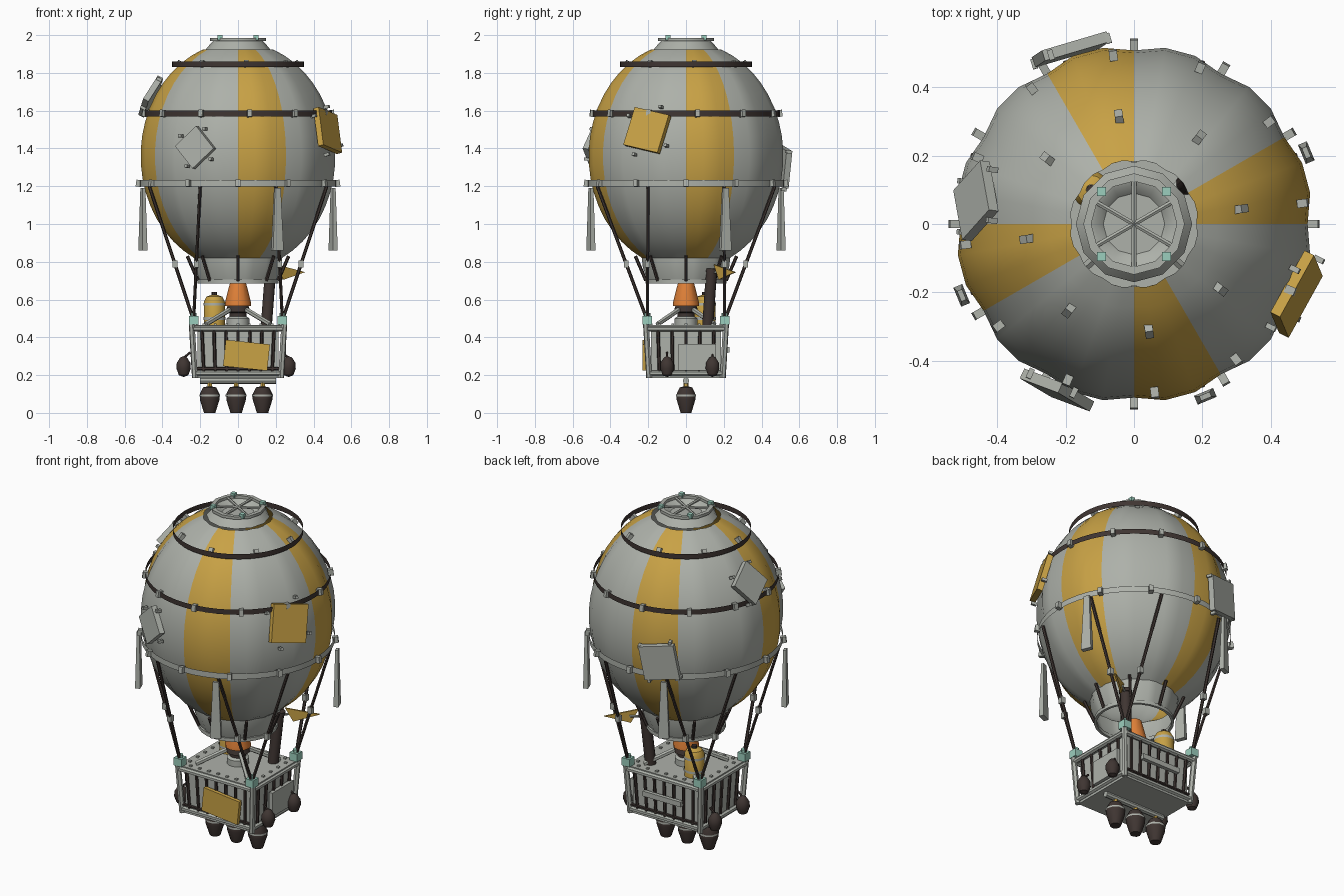
import bpy, bmesh
from math import sin, cos, radians, pi, sqrt
from mathutils import Matrix, Vector

cube = bpy.data.objects.get("Cube")
if cube:
    bpy.data.objects.remove(cube)


def material(name, rgb):
    m = bpy.data.materials.new(name)
    m.use_nodes = True
    m.diffuse_color = (*rgb, 1)
    m.node_tree.nodes["Principled BSDF"].inputs["Base Color"].default_value = (*rgb, 1)
    return m


GREY = material("pale grey", (0.42, 0.44, 0.40))
GOLD = material("ochre yellow", (0.58, 0.36, 0.06))
DARK = material("dark brown", (0.05, 0.036, 0.032))
FIRE = material("burner orange", (0.75, 0.22, 0.04))
TEAL = material("pale teal", (0.33, 0.62, 0.51))


def finish(name, bm, mats, smooth=False):
    bmesh.ops.recalc_face_normals(bm, faces=bm.faces)
    mesh = bpy.data.meshes.new(name)
    bm.to_mesh(mesh)
    bm.free()
    for m in mats:
        mesh.materials.append(m)
    ob = bpy.data.objects.new(name, mesh)
    bpy.context.collection.objects.link(ob)
    if smooth:
        bpy.ops.object.select_all(action='DESELECT')
        ob.select_set(True)
        bpy.context.view_layer.objects.active = ob
        bpy.ops.object.shade_smooth_by_angle(angle=radians(40))
    return ob


def box(name, loc, size, mat, rot=None, taper=1.0):
    """Box whose top is scaled by taper."""
    bm = bmesh.new()
    bmesh.ops.create_cube(bm, size=1)
    for v in bm.verts:
        k = taper if v.co.z > 0 else 1
        v.co = Vector((v.co.x * size[0] * k, v.co.y * size[1] * k, v.co.z * size[2]))
    bm.transform(Matrix.Translation(loc) @ (rot or Matrix.Identity(4)))
    return finish(name, bm, [mat])


def tube(name, a, b, r, mat, r2=None, segs=8):
    a, b = Vector(a), Vector(b)
    bm = bmesh.new()
    bmesh.ops.create_cone(bm, cap_ends=True, segments=segs, radius1=r,
                          radius2=r if r2 is None else r2, depth=(b - a).length)
    bm.transform(Matrix.Translation((a + b) / 2)
                 @ (b - a).to_track_quat('Z', 'Y').to_matrix().to_4x4())
    return finish(name, bm, [mat], segs > 6)


def lathe(name, profile, mats, loc=(0, 0, 0), segs=24, bulge=0.0, rule=None, closed=False):
    """Revolve (radius, height) pairs; bulge swells the gores between seams."""
    bm = bmesh.new()
    rings = []
    for r, z in profile:
        ring = []
        for i in range(segs):
            a = 2 * pi * i / segs
            k = r * (1 + bulge * abs(sin(6 * a)))
            ring.append(bm.verts.new((k * cos(a) + loc[0], k * sin(a) + loc[1], z + loc[2])))
        rings.append(ring)
    pairs = list(zip(rings, rings[1:]))
    if closed:
        pairs.append((rings[-1], rings[0]))
    for j, (lo, hi) in enumerate(pairs):
        for i in range(segs):
            n = (i + 1) % segs
            f = bm.faces.new((lo[i], lo[n], hi[n], hi[i]))
            if rule:
                f.material_index = rule(i, j)
    return finish(name, bm, mats, True)


def polar(r, deg, z):
    return Vector((r * cos(radians(deg)), r * sin(radians(deg)), z))


def facing(az, elev=0, roll=0):
    return (Matrix.Rotation(radians(az), 4, 'Z') @ Matrix.Rotation(radians(-elev), 4, 'Y')
            @ Matrix.Rotation(radians(roll), 4, 'X'))


# Balloon envelope with a stripe on every third gore
steps = 18
profile = [(0.2, 0.70), (0.225, 0.77)]
for i in range(steps + 1):
    t = radians(-63 + 132 * i / steps)
    profile.append((0.508 * cos(t), 1.36 + 0.605 * sin(t)))
lathe("envelope", profile, [GREY, GOLD], segs=36, bulge=0.035,
      rule=lambda i, j: int(i % 9 < 3 and j > 1))
lathe("neck_ring", [(0.2, 0.685), (0.215, 0.685), (0.215, 0.705), (0.2, 0.705)], [GREY], closed=True)

# Bands and their clips
for name, r, z, h, mat, count, start, clip_r in (
        ("upper_band", 0.35, 1.845, 0.03, DARK, 8, 8, 0.315),
        ("middle_band", 0.497, 1.585, 0.03, DARK, 12, 7, 0.497),
        ("lower_band", 0.52, 1.215, 0.034, GREY, 12, 0, 0.525)):
    lathe(name, [(r, z - h / 2), (r, z + h / 2)], [mat], segs=48)
    for k in range(count):
        az = start + k * 360 / count
        box(name + "_clip", polar(clip_r, az, z), (0.03, 0.024, 0.036), GREY,
            facing(az, 35 if count == 8 else 8))

# Crown collar, spokes and studs
lathe("crown_collar", [(0.17, 1.925), (0.145, 1.955), (0.13, 1.97), (0.115, 1.965), (0.09, 1.94),
                       (0.001, 1.94)], [GREY], segs=12)
lathe("crown_ring", [(0.125, 1.97), (0.148, 1.97), (0.148, 1.986), (0.125, 1.986)], [GREY],
      segs=12, closed=True)
for az in (30, 90, 150):
    tube("crown_spoke", polar(0.135, az, 1.976), polar(-0.135, az, 1.976), 0.008, GREY, segs=6)
for x in (-0.095, 0.095):
    for y in (-0.095, 0.095):
        box("crown_stud", (x, y, 1.987), (0.025, 0.025, 0.026), TEAL)

# Patches on the envelope with rivets
for loc, az, elev, roll, size, mat in (
        ((0.475, -0.205, 1.495), -26, 14, -12, 0.21, GOLD),
        ((-0.225, -0.485, 1.405), -115, 5, 42, 0.16, GREY),
        ((-0.185, 0.51, 1.305), 107, -3, 10, 0.2, GREY),
        ((-0.462, 0.068, 1.675), 172, 28, 35, 0.17, GREY)):
    box("envelope_patch", loc, (0.032, size, size), mat, facing(az, elev, roll))
    for sy in (-1, 1):
        for sz in (-1, 1):
            off = facing(az, elev, 15) @ Vector((-0.005, sy * size * 0.45, sz * size * 0.52))
            box("patch_rivet", Vector(loc) + off, (0.03, 0.016, 0.016), GREY, facing(az, elev))

# Hanging fins
for k in range(4):
    az = 22.5 + 90 * k
    box("hanging_fin", polar(0.545, az, 1.025), (0.028, 0.06, 0.33), GREY, facing(az), 0.55)

# Suspension ropes, knots and neck ribs
for sx in (-1, 1):
    for sy in (-1, 1):
        corner = Vector((sx * 0.235, sy * 0.205, 0.49))
        for dx, dy in ((0.47, 0.2), (0.2, 0.47)):
            top = Vector((sx * dx, sy * dy, 1.2))
            tube("rope", corner, top, 0.009, DARK, segs=6)
            box("rope_knot", corner.lerp(top, 0.42), (0.026, 0.026, 0.036), GREY)
        box("corner_bracket", corner, (0.05, 0.05, 0.045), TEAL)
        tube("bracket_pin", corner, corner + Vector((0, 0, 0.04)), 0.016, TEAL)
        tube("corner_post", (sx * 0.228, sy * 0.195, 0.185), (sx * 0.245, sy * 0.212, 0.47),
             0.016, GREY, segs=6)
        # Burner stay from the deck corner
        a, b = Vector((sx * 0.17, sy * 0.15, 0.47)), Vector((sx * 0.045, sy * 0.04, 0.545))
        tube("burner_stay", a, b, 0.014, GREY, segs=6)
for k in range(8):
    tube("neck_rib", polar(0.212, 45 * k, 0.70), polar(0.268, 45 * k, 0.83), 0.009, DARK, segs=6)

# Basket shell, rails and slats
box("basket_body", (0, 0, 0.325), (0.43, 0.37, 0.25), GREY).scale = (1, 1, 1)
box("basket_deck", (0, 0, 0.455), (0.49, 0.42, 0.02), GREY)
box("basket_floor", (0, 0, 0.195), (0.45, 0.39, 0.02), GREY)
for s in (-1, 1):
    for z, w, d in ((0.445, 0.243, 0.21), (0.21, 0.23, 0.197)):
        tube("long_rail", (-w, s * d, z), (w, s * d, z), 0.014, GREY, segs=6)
        tube("short_rail", (s * w, -d, z), (s * w, d, z), 0.014, GREY, segs=6)
    tube("dark_rail", (-0.225, s * 0.198, 0.235), (0.225, s * 0.198, 0.235), 0.008, DARK, segs=6)
    for k in range(7):
        x = -0.18 + 0.06 * k
        tube("long_side_slat", (x, s * 0.194, 0.2), (x * 1.06, s * 0.207, 0.44), 0.009, DARK, segs=6)
        box("deck_rivet", (x, s * 0.185, 0.468), (0.014, 0.014, 0.01), GREY)
    for k in range(5):
        y = -0.14 + 0.07 * k
        tube("short_side_slat", (s * 0.224, y, 0.2), (s * 0.238, y * 1.06, 0.44), 0.009, DARK, segs=6)
        box("deck_rivet", (s * 0.215, y, 0.468), (0.014, 0.014, 0.01), GREY)
box("front_patch", (0.045, -0.218, 0.305), (0.022, 0.235, 0.14), GOLD, facing(-90, 0, -6))
box("side_patch", (0.242, 0.06, 0.295), (0.022, 0.2, 0.14), GREY)
box("back_bar", (0, 0.218, 0.335), (0.25, 0.022, 0.03), GREY)

# Burner
lathe("burner_base", [(0.001, 0.46), (0.06, 0.465), (0.06, 0.5), (0.045, 0.51), (0.045, 0.53),
                      (0.065, 0.535), (0.055, 0.57), (0.001, 0.575)], [GREY, DARK], segs=16,
      rule=lambda i, j: int(j in (3, 4, 5)))
lathe("burner_cone", [(0.001, 0.565), (0.07, 0.565), (0.07, 0.58), (0.042, 0.69), (0.001, 0.69)],
      [FIRE], segs=12)

# Gas tank
lathe("gas_tank", [(0.001, 0.46), (0.055, 0.46), (0.055, 0.59), (0.042, 0.615), (0.015, 0.625)],
      [GOLD], (-0.125, 0.1, 0), 16)
for z in (0.5, 0.575):
    lathe("tank_band", [(0.058, z - 0.007), (0.058, z + 0.007)], [GREY], (-0.125, 0.1, 0), 16)
tube("tank_valve", (-0.125, 0.1, 0.62), (-0.125, 0.1, 0.64), 0.015, DARK)

# Chimney and pennant
tube("chimney", (0.15, 0.115, 0.46), (0.172, 0.135, 0.75), 0.03, DARK, segs=12)
tube("chimney_cap", (0.172, 0.135, 0.745), (0.173, 0.136, 0.765), 0.036, DARK, segs=12)
tube("pennant_pole", (0.172, 0.135, 0.745), (0.24, 0.185, 0.745), 0.007, GREY, segs=6)
bm = bmesh.new()
flag = [bm.verts.new(p) for p in ((0.2, 0.155, 0.785), (0.235, 0.18, 0.705), (0.35, 0.265, 0.745))]
bm.faces.new(flag)
pennant = finish("pennant", bm, [GOLD])
pennant.modifiers.new("thickness", 'SOLIDIFY').thickness = 0.01

# Side sandbags
bag = [(0.001, -0.055), (0.025, -0.045), (0.038, -0.01), (0.036, 0.02), (0.018, 0.048), (0.001, 0.055)]
for x, y in ((0.268, -0.1), (0.268, 0.14), (-0.288, -0.12), (-0.288, 0.14)):
    lathe("side_sandbag", bag, [DARK], (x, y, 0.245), 10)
    tube("sandbag_tie", (x, y, 0.29), (x * 0.88, y, 0.32), 0.006, DARK, segs=6)

# Keel bar and hanging ballast
tube("keel_bar", (-0.2, 0, 0.17), (0.2, 0, 0.17), 0.017, GREY)
ballast = [(0.001, 0), (0.03, 0), (0.052, 0.07), (0.052, 0.1), (0.035, 0.135), (0.001, 0.142)]
for x in (-0.15, -0.01, 0.13):
    lathe("ballast", ballast, [DARK], (x, 0, 0), 10)
    lathe("ballast_hoop", [(0.055, 0.088), (0.055, 0.098)], [GREY], (x, 0, 0), 10)
    tube("ballast_hanger", (x, 0, 0.135), (x, 0, 0.165), 0.014, GOLD, segs=6)
